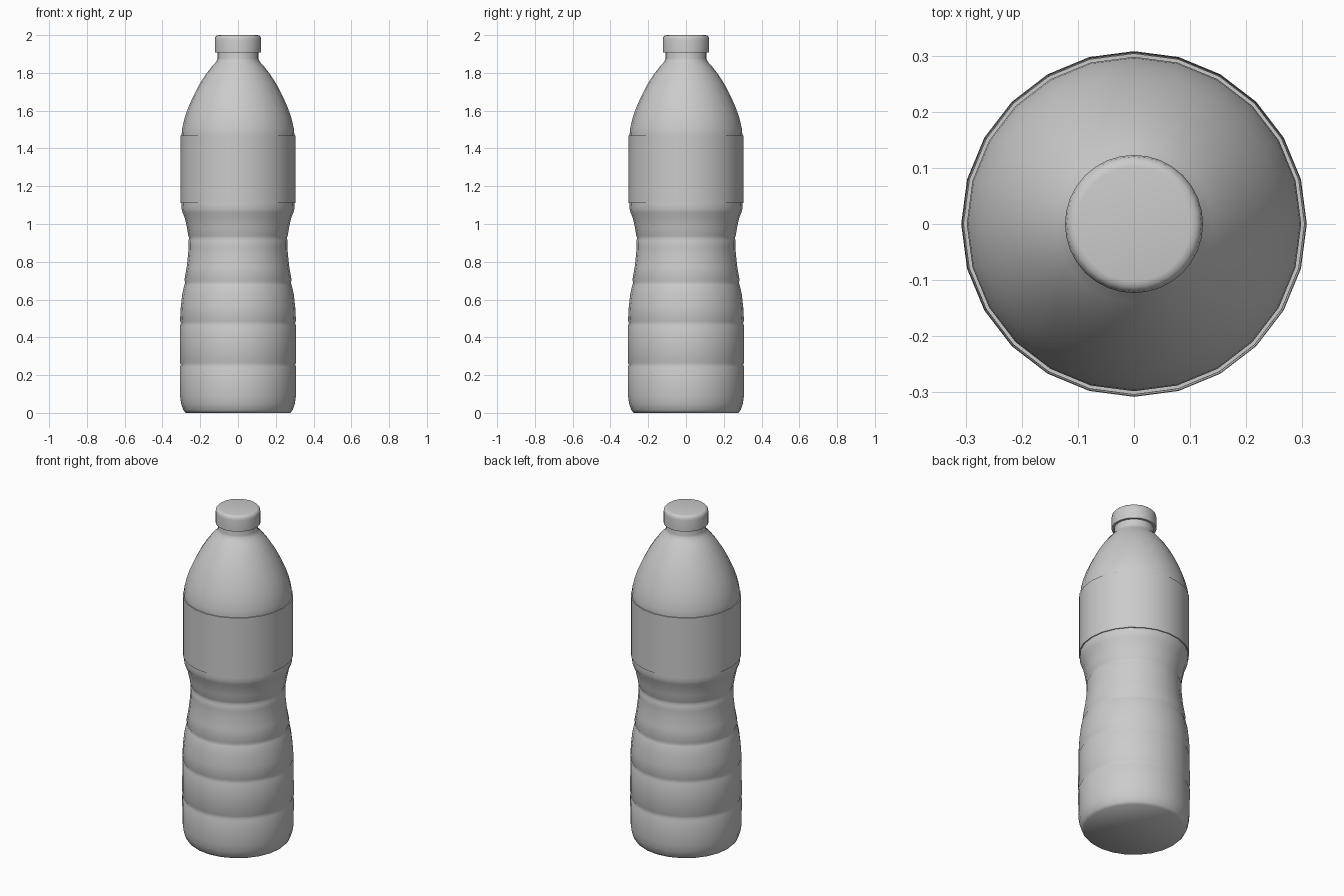
import bpy, bmesh, math

if "Cube" in bpy.data.objects:
    bpy.data.objects.remove(bpy.data.objects["Cube"])


def lathe(name, profile, sides=24, angle=40):
    """Revolve (radius, z) points about z and close both ends."""
    bm = bmesh.new()
    rings = []
    for r, z in profile:
        rings.append([bm.verts.new((r * math.cos(2 * math.pi * i / sides),
                                    r * math.sin(2 * math.pi * i / sides), z))
                      for i in range(sides)])
    for a, b in zip(rings, rings[1:]):
        for i in range(sides):
            j = (i + 1) % sides
            bm.faces.new((a[i], a[j], b[j], b[i]))
    bm.faces.new(rings[0][::-1])
    bm.faces.new(rings[-1])
    mesh = bpy.data.meshes.new(name)
    bm.to_mesh(mesh)
    bm.free()
    obj = bpy.data.objects.new(name, mesh)
    bpy.context.collection.objects.link(obj)
    bpy.ops.object.select_all(action='DESELECT')
    bpy.context.view_layer.objects.active = obj
    obj.select_set(True)
    bpy.ops.object.shade_smooth_by_angle(angle=math.radians(angle))
    return obj


def groove(r, z, depth=0.005, half=0.012):
    """Shallow ring pressed into the wall."""
    return [(r, z - half), (r - depth, z), (r, z + half)]


# Body: rounded foot, ribbed grip, waist, label seat, shoulder and neck
foot = [(0.277, 0.0), (0.290, 0.015), (0.301, 0.05), (0.307, 0.09)]
grip = (groove(0.308, 0.255) + groove(0.307, 0.475)
        + [(0.303, 0.56), (0.295, 0.63)] + groove(0.284, 0.69)
        + [(0.272, 0.77), (0.264, 0.84), (0.262, 0.88)] + groove(0.263, 0.925))
seat = [(0.270, 0.98), (0.281, 1.03), (0.293, 1.06), (0.299, 1.08),
        (0.298, 1.105), (0.298, 1.48)]
shoulder = [(0.296, 1.505), (0.283, 1.56), (0.265, 1.613), (0.240, 1.67),
            (0.208, 1.733), (0.172, 1.79), (0.139, 1.833), (0.120, 1.853),
            (0.111, 1.867)]
neck = [(0.109, 1.875), (0.109, 1.93)]
lathe("bottle_body", foot + grip + seat + shoulder + neck, angle=60)

# Label sleeve wrapped around the upper body
lathe("label", [(0.304, 1.11), (0.304, 1.468)])

# Screw cap with a softened top rim
lathe("cap", [(0.123, 1.908), (0.123, 1.975), (0.120, 1.990),
              (0.112, 1.998), (0.102, 2.0)], sides=32)
